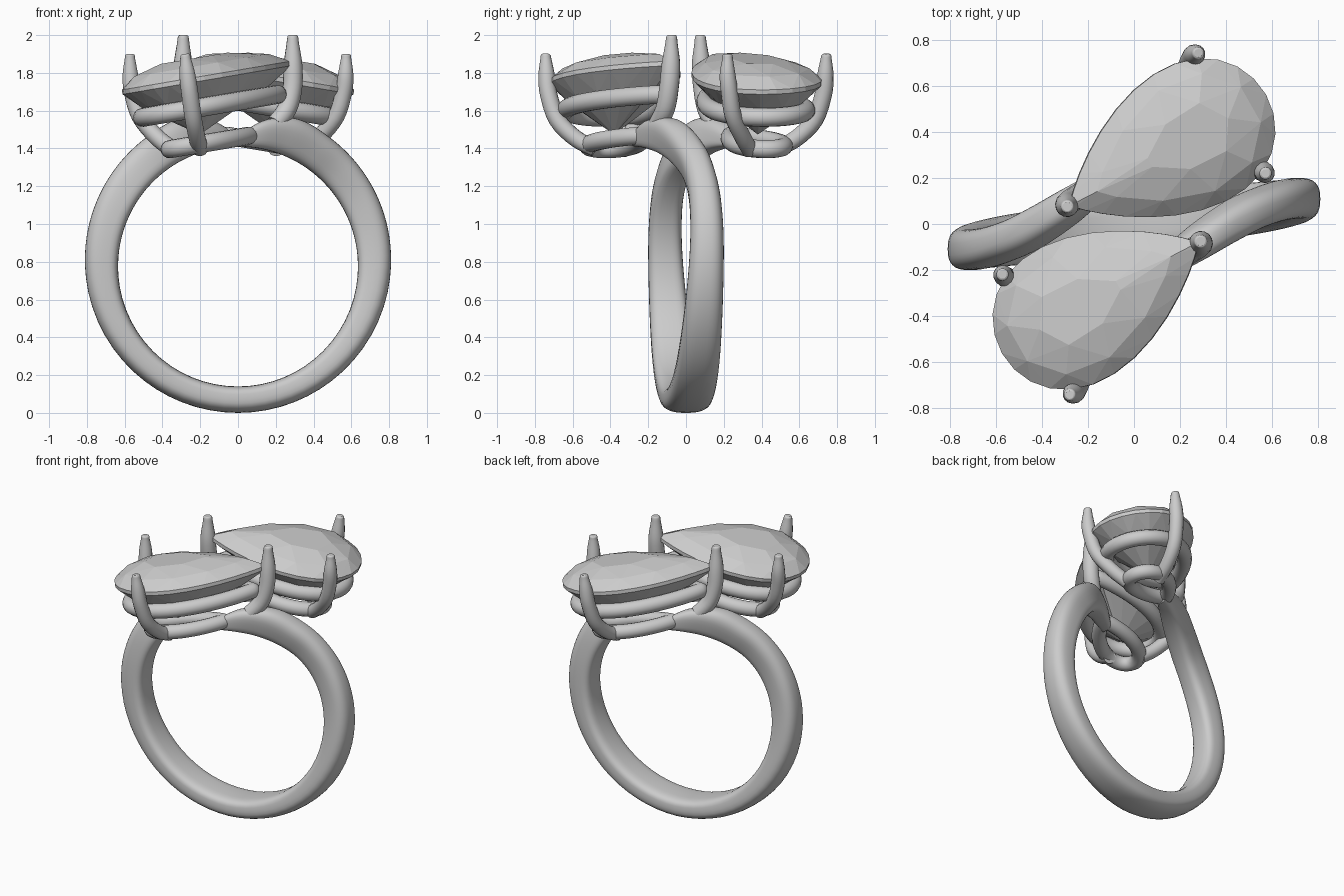
import bpy, bmesh
from math import sin, cos, pi, radians
from mathutils import Vector

if "Cube" in bpy.data.objects:
    bpy.data.objects.remove(bpy.data.objects["Cube"])


def smooth_path(keys, steps):
    """Catmull-Rom samples through a list of equal-length tuples."""
    k = [Vector(p) for p in keys]
    k = [2 * k[0] - k[1]] + k + [2 * k[-1] - k[-2]]
    out = []
    for i in range(1, len(k) - 2):
        a, b, c, d = k[i - 1:i + 3]
        for s in range(steps):
            t = s / steps
            out.append(0.5 * (2 * b + (c - a) * t + (2 * a - 5 * b + 4 * c - d) * t * t
                              + (3 * b - a - 3 * c + d) * t ** 3))
    return out + [k[-2]]


def mesh_object(name, bm, angle=None):
    bmesh.ops.recalc_face_normals(bm, faces=bm.faces[:])
    me = bpy.data.meshes.new(name)
    bm.to_mesh(me)
    bm.free()
    ob = bpy.data.objects.new(name, me)
    bpy.context.collection.objects.link(ob)
    if angle:
        bpy.context.view_layer.objects.active = ob
        ob.select_set(True)
        bpy.ops.object.shade_smooth_by_angle(angle=radians(angle))
        ob.select_set(False)
    return ob


def tube(name, pts, radii, cyclic=False):
    cu = bpy.data.curves.new(name, 'CURVE')
    cu.dimensions = '3D'
    cu.bevel_depth = 1.0
    cu.bevel_resolution = 5
    cu.use_fill_caps = True
    sp = cu.splines.new('POLY')
    sp.points.add(len(pts) - 1)
    for p, co, r in zip(sp.points, pts, radii):
        p.co = (*co, 1)
        p.radius = r
    sp.use_cyclic_u = cyclic
    ob = bpy.data.objects.new(name, cu)
    bpy.context.collection.objects.link(ob)
    bpy.context.view_layer.objects.active = ob
    ob.select_set(True)
    bpy.ops.object.convert(target='MESH')
    ob = bpy.context.object
    bpy.ops.object.shade_smooth_by_angle(angle=radians(50))
    ob.select_set(False)
    return ob


def opposite(ob, name):
    """Copy turned half a turn about z: the ring's second half."""
    c = ob.copy()
    c.name = name
    c.rotation_euler.z = pi
    bpy.context.collection.objects.link(c)


# Tilted frame of the front stone: u towards its tip, v across, w up from the girdle
def place(u, v, w):
    x, y = -0.303 + 0.870 * u - 0.492 * v, -0.41 + 0.492 * u + 0.870 * v
    return Vector((x, y, 1.85 + 0.17 * (x - 0.28))) + Vector((-0.17, 0, 1)).normalized() * w


def pear(tip, back, half, w, n, scale=1.0, shift=0.0):
    pts = []
    for i in range(n):
        a = (i + shift) * 2 * pi / n
        u = (tip - back) / 2 + (tip + back) / 2 * cos(a)
        v = half / 0.803 * sin(a) * abs(sin(a / 2)) ** 0.8
        pts.append(place(0.05 + (u - 0.05) * scale, v * scale, w))
    return pts


# Bypass band: keys are angle, sideways offset, width, share of thickness
keys = [(-90, 0, .25, 1), (-45, .065, .225, 1), (0, .107, .185, 1), (25, .105, .17, 1),
        (42, .07, .165, 1), (55, .01, .175, 1), (68, -.08, .17, 1),
        (79, -.175, .14, .75), (88, -.25, .09, .35)]
half = smooth_path(keys, 8)
N = 32
bm = bmesh.new()
rings = []
for side, key in [(-1, k) for k in reversed(half[1:])] + [(1, k) for k in half]:
    th, yc, w, share = key
    th = radians(th)
    inner, outer = 0.635, 0.81 + 0.035 * sin(th)
    h = (outer - inner) * share
    ring = []
    for i in range(N):
        a = 2 * pi * i / N
        if side < 0:
            a = pi - a
        c, s = cos(a), sin(a)
        e = 2 / 2.6 if s > 0 else 2 / 3.6
        y = yc + w / 2 * abs(c) ** e * (1 if c > 0 else -1)
        r = inner + h / 2 + h / 2 * abs(s) ** e * (1 if s > 0 else -1)
        ring.append(bm.verts.new((side * r * cos(th), side * y, 0.775 + r * sin(th))))
    rings.append(ring)
for a, b in zip(rings, rings[1:]):
    for i in range(N):
        j = (i + 1) % N
        bm.faces.new((a[i], a[j], b[j], b[i]))
bm.faces.new(rings[0])
bm.faces.new(rings[-1])
mesh_object("band", bm, 50)

# Faceted pear stones
stone = (0.67, 0.31, 0.318)
bm = bmesh.new()
pts = pear(*stone, 0.012, 28) + pear(*stone, -0.012, 28)
pts += pear(*stone, 0.07, 11, 0.8) + pear(*stone, 0.113, 7, 0.42, 0.5)
pts += pear(*stone, -0.11, 14, 0.72) + [place(0.06, 0, -0.29)]
for p in pts:
    bm.verts.new(p)
bmesh.ops.convex_hull(bm, input=bm.verts[:])
opposite(mesh_object("front_stone", bm), "back_stone")

# Upper and lower basket rails
for name, dims, w, r in [("upper_rail", (0.56, 0.23, 0.235), -0.15, 0.05),
                         ("lower_rail", (0.35, 0.12, 0.115), -0.34, 0.048)]:
    opposite(tube("front_" + name, pear(*dims, w, 48, 1, 0.5), [r] * 48, True), "back_" + name)

# Prongs, narrowing to blunt tips
prongs = {
    "tip_prong": [(.20, -.15, 1.53, .05), (.26, -.11, 1.61, .052), (.288, -.09, 1.72, .052),
                  (.291, -.08, 1.84, .05), (.29, -.077, 1.95, .034), (.29, -.076, 1.992, .028),
                  (.29, -.076, 2.0, .02)],
    "side_prong": [(-.34, -.34, 1.39, .045), (-.43, -.30, 1.46, .045), (-.52, -.25, 1.57, .045),
                   (-.56, -.23, 1.70, .045), (-.57, -.22, 1.79, .042), (-.572, -.22, 1.87, .029),
                   (-.572, -.22, 1.893, .026), (-.572, -.22, 1.9, .018)],
    "end_prong": [(-.20, -.48, 1.40, .045), (-.215, -.58, 1.45, .045), (-.235, -.68, 1.55, .046),
                  (-.255, -.728, 1.69, .046), (-.268, -.738, 1.79, .043), (-.277, -.742, 1.87, .03),
                  (-.279, -.743, 1.893, .026), (-.28, -.743, 1.9, .018)],
}
for name, k in prongs.items():
    path = smooth_path(k, 4)
    opposite(tube("front_" + name, [p[:3] for p in path], [p[3] for p in path]), "back_" + name)
